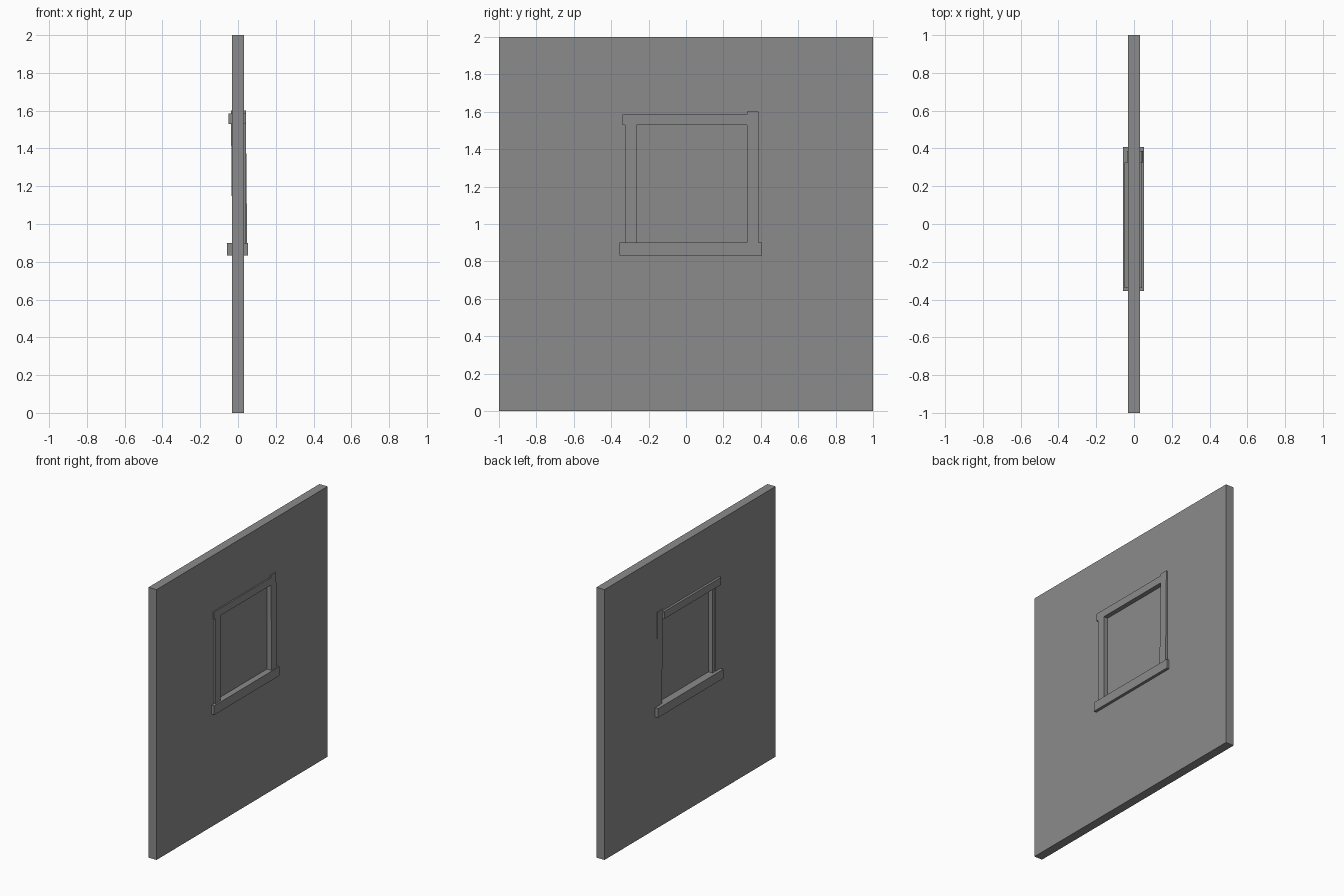
import bpy, bmesh
from mathutils import Matrix, Vector

if "Cube" in bpy.data.objects:
    bpy.data.objects.remove(bpy.data.objects["Cube"])

gray = bpy.data.materials.new("plain gray")
gray.diffuse_color = (0.258, 0.258, 0.258, 1)
gray.use_nodes = True
gray.node_tree.nodes["Principled BSDF"].inputs["Base Color"].default_value = gray.diffuse_color


def finish(name, bm):
    bmesh.ops.recalc_face_normals(bm, faces=bm.faces)
    mesh = bpy.data.meshes.new(name)
    bm.to_mesh(mesh)
    bm.free()
    mesh.materials.append(gray)
    ob = bpy.data.objects.new(name, mesh)
    bpy.context.collection.objects.link(ob)
    return ob


def beam(name, x, y, z, tilt=(0, "Y")):
    """Box from min/max ranges, optionally rotated slightly about its centre."""
    bm = bmesh.new()
    bmesh.ops.create_cube(bm, size=1)
    size = Vector([r[1] - r[0] for r in (x, y, z)])
    mid = Vector([(r[0] + r[1]) / 2 for r in (x, y, z)])
    m = Matrix.Translation(mid) @ Matrix.Rotation(tilt[0], 4, tilt[1]) @ Matrix.Diagonal((*size, 1))
    bm.transform(m)
    return finish(name, bm)


# wall slab with a rectangular window opening
T = 0.033
outer = [(-1, 0), (1, 0), (1, 2), (-1, 2)]
inner = [(-0.295, 0.865), (0.355, 0.865), (0.355, 1.555), (-0.295, 1.555)]
bm = bmesh.new()
rings = {(s, k): [bm.verts.new((s * T, y, z)) for y, z in pts]
         for s in (-1, 1) for k, pts in (("o", outer), ("i", inner))}
for a, b in (((1, "o"), (1, "i")), ((-1, "o"), (-1, "i")),
             ((1, "o"), (-1, "o")), ((1, "i"), (-1, "i"))):
    for i in range(4):
        j = (i + 1) % 4
        bm.faces.new((rings[a][i], rings[a][j], rings[b][j], rings[b][i]))
finish("wall", bm)

# window frame beams running through the wall
beam("window_sill", (-0.057, 0.054), (-0.355, 0.407), (0.832, 0.90))
beam("window_header", (-0.05, 0.0425), (-0.34, 0.325), (1.53, 1.585))
beam("left_jamb", (-0.0322, 0.0425), (-0.325, -0.265), (0.88, 1.55))
beam("right_jamb", (-0.034, 0.045), (0.325, 0.387), (0.88, 1.60), (-0.01, "Y"))

# thin pane in the middle of the opening
beam("window_pane", (0.001, 0.009), (-0.29, 0.35), (0.87, 1.55))
